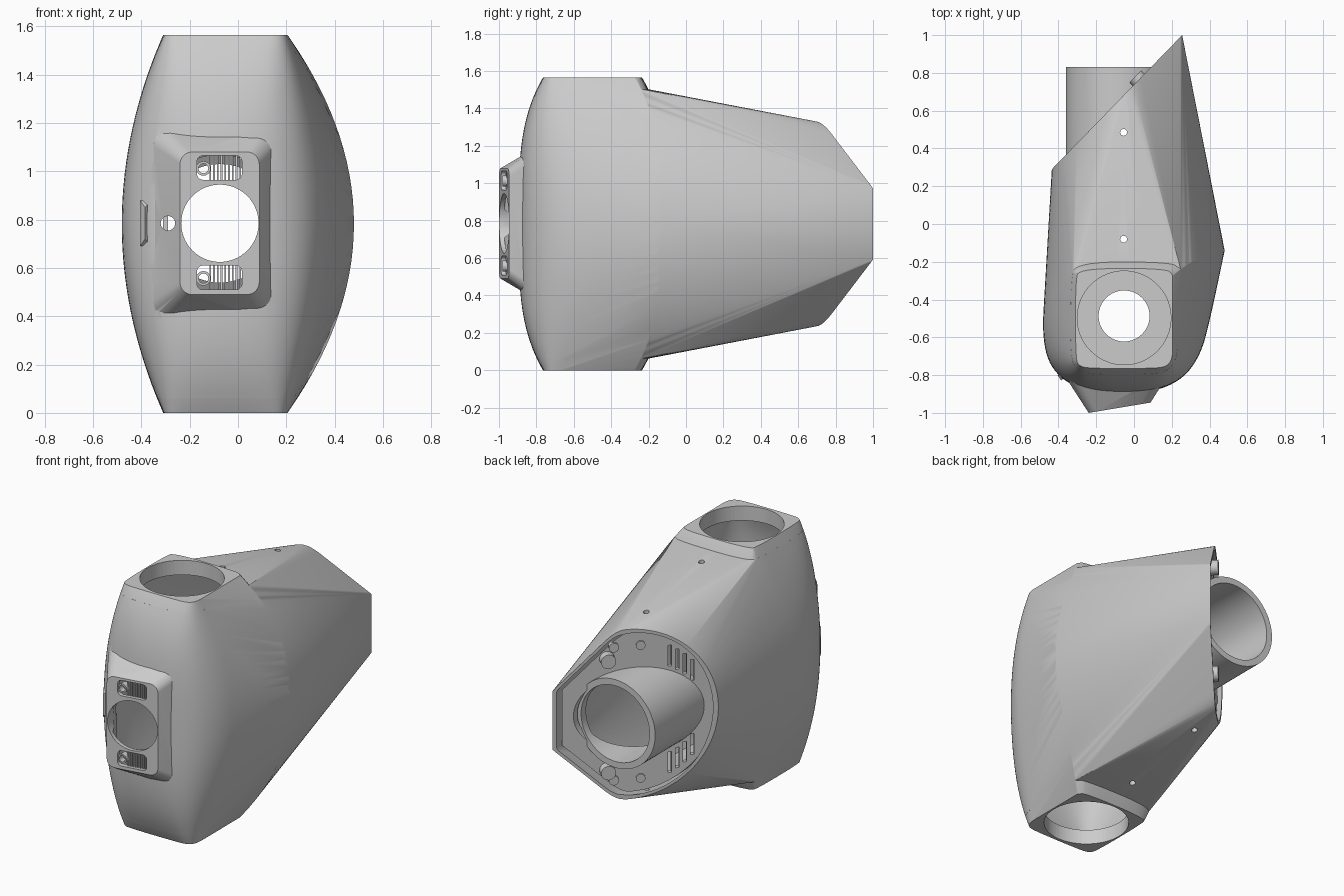
import bpy, bmesh
from math import sin, cos, pi, radians
from mathutils import Vector

if "Cube" in bpy.data.objects:
    bpy.data.objects.remove(bpy.data.objects["Cube"])

MID = 0.7825
AX, AZ = -0.075, 0.785            # axis of front hole and rear tube
P0 = Vector((-0.435, 0.29, 0))    # slanted rear face frame
DU = Vector((0.69, 0.71, 0)).normalized()
DN = Vector((-DU.y, DU.x, 0))


def make(name, bm):
    bmesh.ops.recalc_face_normals(bm, faces=bm.faces[:])
    me = bpy.data.meshes.new(name)
    bm.to_mesh(me)
    bm.free()
    ob = bpy.data.objects.new(name, me)
    bpy.context.collection.objects.link(ob)
    return ob


def hull(name, pts):
    bm = bmesh.new()
    for p in pts:
        bm.verts.new(p)
    bmesh.ops.remove_doubles(bm, verts=bm.verts[:], dist=0.0005)
    bmesh.ops.convex_hull(bm, input=bm.verts[:])
    loose = [v for v in bm.verts if not v.link_faces]
    bmesh.ops.delete(bm, geom=loose, context='VERTS')
    return make(name, bm)


def rod(name, a, b, r, n=48):
    a, b = Vector(a), Vector(b)
    q = (b - a).to_track_quat('Z', 'Y')
    return hull(name, [e + q @ Vector((r * cos(2 * pi * i / n), r * sin(2 * pi * i / n), 0))
                       for e in (a, b) for i in range(n)])


def box(name, c, s):
    return hull(name, [(c[0] + i * s[0] / 2, c[1] + j * s[1] / 2, c[2] + k * s[2] / 2)
                       for i in (-1, 1) for j in (-1, 1) for k in (-1, 1)])


def boolean(target, other, op='DIFFERENCE'):
    m = target.modifiers.new('bool', 'BOOLEAN')
    m.operation, m.solver, m.object = op, 'EXACT', other
    bpy.context.view_layer.objects.active = target
    bpy.ops.object.modifier_apply(modifier=m.name)
    bpy.data.objects.remove(other)


def chaikin(p, times):
    for _ in range(times):
        p = [a * w + b * (1 - w) for a, b in zip(p, p[1:] + p[:1]) for w in (0.75, 0.25)]
    return p


def round_rect(x0, x1, z0, z1, r, n=8):
    out = []
    for cx, cz, s in ((x1 - r, z1 - r, 0), (x0 + r, z1 - r, 1), (x0 + r, z0 + r, 2), (x1 - r, z0 + r, 3)):
        out += [(cx + r * cos((s + i / n) * pi / 2), cz + r * sin((s + i / n) * pi / 2)) for i in range(n + 1)]
    return out


# Horizontal outlines of the front column: at the middle and at the necks
WAIST = [(-.472, -.3), (-.488, -.66), (-.39, -.83), (-.2, -.895), (.08, -.895), (.25, -.83),
         (.35, -.7), (.40, -.52), (.48, -.14), (.48, -.14), (.3, -.1), (-.4, -.1)]
NECK = [(-.31, -.3), (-.31, -.71), (-.29, -.755), (-.22, -.765), (.1, -.765), (.175, -.755),
        (.205, -.71), (.205, -.6), (.205, -.28), (.205, -.27), (.17, -.235), (-.29, -.235)]


def column(scale, lo, hi, n=28):
    pts = []
    for i in range(n + 1):
        s = lo + (hi - lo) * i / n
        t = abs(s)
        ring = [Vector((a[0] + (b[0] - a[0]) * t ** 2, a[1] + (b[1] - a[1]) * t ** 3.5, 0))
                for a, b in zip(WAIST, NECK)]
        c = Vector((-0.03, -0.45, 0))
        pts += [c + (p - c) * scale + Vector((0, 0, MID + s * MID)) for p in chaikin(ring, 3)]
    return pts


def on_face(u, z, d):
    return P0 + DU * u + DN * d + Vector((0, 0, MID + z))


def rear_ring(scale, dy):
    """Outline of the slanted rear face, scaled and moved along y."""
    half = [(.55 - .55 * cos(i * pi / 48), .55 * sin(i * pi / 48)) for i in range(25)]
    half += [(.585, .545), (.615, .532), (.645, .512), (.675, .487), (.71, .452), (.948, .222), (.975, .205), (.99, .19)]
    return [on_face(.505 + (u - .505) * scale, s * h * scale, 0) + Vector((0, dy, 0))
            for u, h in half for s in (1, -1)]


def boss(name, inset):
    def face_y(x):
        return -1 + (x + .24) * .167
    pts = [(x, -.83 + inset * 3, z) for x, z in
           round_rect(-.35 + inset, .16 - inset, .395 + inset, 1.175 - inset, .07)]
    pts += [(x, face_y(x) + inset, z) for x, z in
            round_rect(-.24 + inset, .088 - inset, .49 + inset, 1.08 - inset, .05)]
    return hull(name, pts)


# Housing shell: body, two neck caps and the front boss, then hollowed
housing = hull('housing', column(1, -.92, .92) + rear_ring(1, 0))
for s in (1, -1):
    boolean(housing, hull('neck', column(.999, .8 * s, s, 10)), 'UNION')
boolean(housing, boss('boss_solid', 0), 'UNION')
boolean(housing, hull('cavity', column(.93, -.88, .88) + rear_ring(.93, .05)))
boolean(housing, boss('boss_cavity', .025))
boolean(housing, rod('neck_bore', (-.0525, -.497, -.1), (-.0525, -.497, 1.7), .248, 64))
boolean(housing, rod('front_bore', (AX, -1.1, AZ), (AX, -.7, AZ), .16, 64))
boolean(housing, rod('button_bore', (-.29, -1.1, AZ), (-.29, -.7, AZ), .03, 24))
for y in (-.08, .485):
    boolean(housing, rod('screw_bore', (-.055, y, -.1), (-.055, y, 1.7), .018, 20))

# Front vents: rounded windows with bars and a screw ring
parts = [housing]
for z in (.56, 1.015):
    win = hull('window', [(x, y, zz) for y in (-1.1, -.88)
                          for x, zz in round_rect(-.17, .016, z - .05, z + .05, .025)])
    boolean(housing, win)
    for i in range(9):
        x = -.115 + i * .0155
        parts.append(box('vent_bar', (x, -.965 + (x + .24) * .167, z), (.007, .03, .108)))
    ring = rod('vent_screw_ring', (-.143, -.98, z - .003), (-.143, -.94, z - .003), .03, 24)
    boolean(ring, rod('ring_bore', (-.143, -1.1, z - .003), (-.143, -.8, z - .003), .02, 24))
    parts.append(ring)

# Small raised panel on the left of the boss
parts.append(hull('side_panel', [(-.405, -.80, .69), (-.405, -.80, .88), (-.385, -.83, .72), (-.385, -.83, .85),
                                 (-.36, -.80, .69), (-.36, -.80, .88)]))

# Recessed rear plate with vent slots
plate = hull('rear_plate', rear_ring(.935, -.04) + rear_ring(.935, -.08))
boolean(plate, rod('tube_bore', (AX, -.2, AZ), (AX, 1.3, AZ), .26, 64))
for u in (.15, .195, .24, .285):
    lo = .285 * (1 - ((u - .51) / .405) ** 2) ** .5 + .04
    hi = (.55 ** 2 - (u - .55) ** 2) ** .5 - .07
    for s in (1, -1):
        boolean(plate, hull('slot', [on_face(u + du, s * z, d) for du in (-.011, .011)
                                     for z in (lo, hi) for d in (-.1, .02)]))
parts.append(plate)

# Rear tube, starting at the slanted plate
bm = bmesh.new()
N, rings = 72, []
for r, end in ((.285, 0), (.285, 1), (.245, 1), (.245, 0)):
    ring = []
    for i in range(N):
        x, z = AX + r * cos(2 * pi * i / N), AZ + r * sin(2 * pi * i / N)
        y = .83 if end else min(.29 + (x + .435) * 1.029 - .09, .78)
        ring.append(bm.verts.new((x, y, z)))
    rings.append(ring)
for a, b in zip(rings, rings[1:] + rings[:1]):
    for i in range(N):
        j = (i + 1) % N
        bm.faces.new((a[i], a[j], b[j], b[i]))
parts.append(make('rear_tube', bm))

# Screws and posts on the rear plate, mirrored top and bottom
for s in (1, -1):
    for u, z, r, top in ((.46, .43, .028, -.018), (.66, .36, .045, .025), (.62, .43, .03, -.015)):
        parts.append(rod('plate_post', on_face(u, s * z, -.05), on_face(u, s * z, top), r, 24))

# Inner ring shelves and ribs seen through the necks
for z in (.34, 1.225):
    shelf = rod('inner_shelf', (-.0525, -.487, z - .01), (-.0525, -.487, z + .01), .30, 64)
    boolean(shelf, rod('shelf_bore', (-.0525, -.487, z - .1), (-.0525, -.487, z + .1), .135, 48))
    parts.append(shelf)
for x in (-.30, .17):
    parts.append(box('inner_rib', (x, -.2, MID), (.02, .07, .9)))

# Smooth shading with sharp edges kept
for ob in bpy.context.view_layer.objects:
    ob.select_set(ob in parts)
bpy.context.view_layer.objects.active = housing
bpy.ops.object.shade_smooth_by_angle(angle=radians(28))
